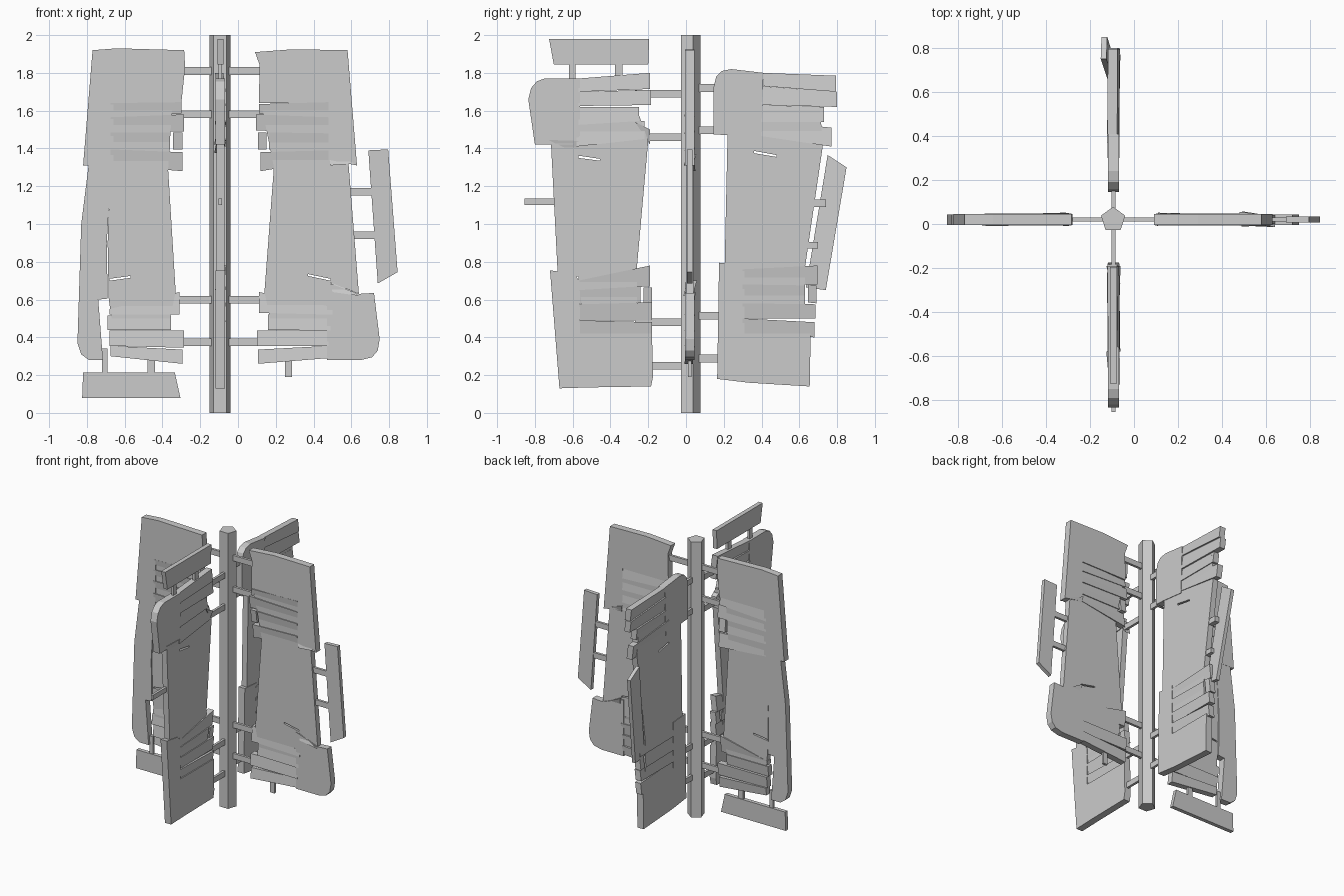
import bpy, bmesh

CX, CY = -0.095, 0.02   # post centre


def plate(name, axis, pts, half, tilt=0.0, off=0.0):
    """Extruded outline standing along x or y; tilt leans it with height."""
    zc = sum(p[1] for p in pts) / len(pts)
    bm = bmesh.new()
    rings = []
    for s in (-half, half):
        ring = []
        for u, z in pts:
            d = s + off + tilt * (z - zc)
            ring.append(bm.verts.new((u, CY + d, z) if axis == 'x' else (CX + 0.002 + d, u, z)))
        bm.faces.new(ring)
        rings.append(ring)
    n = len(pts)
    for i in range(n):
        j = (i + 1) % n
        bm.faces.new((rings[0][i], rings[0][j], rings[1][j], rings[1][i]))
    bmesh.ops.recalc_face_normals(bm, faces=bm.faces)
    me = bpy.data.meshes.new(name)
    bm.to_mesh(me)
    bm.free()
    ob = bpy.data.objects.new(name, me)
    bpy.context.collection.objects.link(ob)
    return ob


def bar(name, axis, u0, u1, z0, z1, half=0.009):
    return plate(name, axis, [(u0, z0), (u1, z0), (u1, z1), (u0, z1)], half)


def slats(name, axis, rows, tilt):
    """Each row: two ends, then top/bottom height at each end."""
    for i, (a, b, at, ab, bt, bb) in enumerate(rows):
        plate(f"{name}_{i + 1}", axis, [(a, ab), (b, bb), (b, bt), (a, at)], 0.022, tilt)


def cut_slot(body, axis, pts):
    cutter = plate("slot_cutter", axis, pts, 0.1)
    cutter.hide_render = True
    mod = body.modifiers.new("slot", 'BOOLEAN')
    mod.object = cutter
    mod.solver = 'EXACT'
    bpy.context.view_layer.objects.active = body
    bpy.ops.object.modifier_apply(modifier=mod.name)
    bpy.data.objects.remove(cutter)


# central five-sided post
bpy.ops.mesh.primitive_cylinder_add(vertices=5, radius=0.058, depth=2, location=(CX, CY, 1))
bpy.context.object.name = "post"

# spokes joining the post to the panels
for z in (1.81, 1.582, 0.598, 0.373):
    bar("left_spoke", 'x', -0.36, CX, z - 0.02, z + 0.02)
    bar("right_spoke", 'x', CX, 0.2, z - 0.02, z + 0.02)
for z in (1.69, 1.46, 0.48, 0.25):
    bar("front_spoke", 'y', -0.27, CY, z - 0.02, z + 0.02)
for z in (1.72, 1.497, 0.515, 0.288):
    bar("back_spoke", 'y', CY, 0.25, z - 0.02, z + 0.02)

# left panel
plate("left_upper_plate", 'x', [(-.77, 1.92), (-.64, 1.93), (-.285, 1.92), (-.28, 1.83), (-.30, 1.64),
      (-.66, 1.64), (-.66, 1.31), (-.82, 1.31)], 0.025)
body = plate("left_body", 'x', [(-.67, 1.60), (-.35, 1.60), (-.37, 1.29), (-.33, .64), (-.36, .50),
             (-.67, .50), (-.685, .61), (-.69, .9), (-.68, 1.2)], 0.021)
cut_slot(body, 'x', [(-.68, .70), (-.57, .715), (-.57, .725), (-.68, .71)])
plate("left_edge_strip", 'x', [(-.79, 1.32), (-.67, 1.32), (-.68, 1.15), (-.695, .9), (-.69, .605),
      (-.74, .60), (-.715, .28), (-.79, .28), (-.83, .31), (-.85, .37), (-.83, 1.0)], 0.024)
slats("left_upper_slat", 'x', [
    (-.675, -.30, 1.64, 1.565, 1.645, 1.585), (-.675, -.285, 1.565, 1.49, 1.58, 1.49),
    (-.675, -.36, 1.485, 1.40, 1.485, 1.395), (-.345, -.295, 1.485, 1.395, 1.485, 1.395),
    (-.675, -.295, 1.395, 1.31, 1.38, 1.28)], -0.12)
slats("left_lower_slat", 'x', [
    (-.68, -.31, .55, .52, .64, .52), (-.69, -.355, .515, .44, .515, .44),
    (-.68, -.285, .435, .355, .435, .345), (-.675, -.295, .355, .30, .335, .26)], 0.12)
plate("left_paddle", 'x', [(-.82, .215), (-.335, .215), (-.305, .08), (-.825, .08)], 0.014)
bar("left_paddle_peg", 'x', -.72, -.69, .20, .34)
bar("left_paddle_peg", 'x', -.48, -.44, .20, .34)

# right panel
plate("right_upper_plate", 'x', [(.09, 1.91), (.29, 1.925), (.58, 1.92), (.63, 1.31), (.48, 1.34),
      (.48, 1.64), (.11, 1.64), (.115, 1.84)], 0.025)
body = plate("right_body", 'x', [(.13, 1.60), (.49, 1.60), (.50, 1.33), (.585, 1.32), (.64, .63),
             (.49, .69), (.48, .5), (.17, .5), (.14, .64), (.19, 1.30)], 0.021)
cut_slot(body, 'x', [(.37, .725), (.49, .70), (.49, .71), (.37, .735)])
plate("right_lower_plate", 'x', [(.47, .69), (.50, .68), (.64, .63), (.72, .635), (.75, .39), (.74, .33),
      (.71, .295), (.65, .28), (.47, .28)], 0.024)
slats("right_upper_slat", 'x', [
    (.11, .48, 1.635, 1.585, 1.645, 1.57), (.095, .48, 1.58, 1.495, 1.565, 1.485),
    (.165, .48, 1.485, 1.395, 1.48, 1.395), (.105, .15, 1.485, 1.395, 1.485, 1.395),
    (.12, .48, 1.38, 1.28, 1.39, 1.34)], -0.12)
slats("right_lower_slat", 'x', [
    (.11, .50, .64, .53, .56, .52), (.16, .49, .52, .44, .515, .435),
    (.10, .48, .435, .355, .435, .355), (.105, .48, .335, .26, .355, .29)], 0.12)
plate("right_shard", 'x', [(.48, 1.37), (.62, 1.32), (.49, 1.31)], 0.024, 0.3)
plate("right_shard", 'x', [(.49, .70), (.64, .62), (.50, .64)], 0.024, 0.3)
plate("right_paddle", 'x', [(.69, 1.39), (.795, 1.395), (.845, .745), (.74, .685)], 0.014)
bar("right_paddle_peg", 'x', .57, .72, 1.15, 1.19)
bar("right_paddle_peg", 'x', .59, .74, .92, .96)
bar("right_stub", 'x', .25, .285, .19, .32)

# front panel
plate("front_upper_plate", 'y', [(-.75, 1.77), (-.79, 1.755), (-.82, 1.72), (-.835, 1.66), (-.80, 1.42),
      (-.60, 1.42), (-.56, 1.47), (-.56, 1.77)], 0.025)
body = plate("front_body", 'y', [(-.715, 1.43), (-.57, 1.45), (-.57, 1.58), (-.25, 1.58), (-.20, 1.44),
             (-.26, .77), (-.26, .55), (-.55, .55), (-.57, .72), (-.68, .75)], 0.021)
cut_slot(body, 'y', [(-.57, 1.35), (-.455, 1.335), (-.455, 1.345), (-.57, 1.362)])
plate("front_lower_plate", 'y', [(-.72, .755), (-.59, .735), (-.56, .69), (-.56, .42), (-.18, .42),
      (-.175, .19), (-.185, .14), (-.51, .135), (-.67, .13)], 0.025)
slats("front_upper_slat", 'y', [
    (-.57, -.19, 1.77, 1.70, 1.80, 1.715), (-.57, -.185, 1.70, 1.625, 1.71, 1.63),
    (-.57, -.25, 1.62, 1.525, 1.62, 1.545), (-.58, -.22, 1.525, 1.41, 1.545, 1.45)], -0.12)
slats("front_lower_slat", 'y', [
    (-.57, -.19, .70, .65, .78, .67), (-.565, -.24, .65, .58, .67, .585),
    (-.225, -.18, .665, .585, .665, .585), (-.565, -.18, .575, .49, .585, .49),
    (-.565, -.18, .49, .42, .48, .42)], 0.12)
plate("front_shard", 'y', [(-.73, 1.445), (-.57, 1.44), (-.58, 1.375)], 0.024, 0.2)
plate("front_shard", 'y', [(-.27, 1.54), (-.19, 1.50), (-.19, 1.42)], 0.02, 0.2)
plate("front_paddle", 'y', [(-.725, 1.98), (-.195, 1.98), (-.20, 1.845), (-.70, 1.845)], 0.016)
bar("front_paddle_peg", 'y', -.62, -.585, 1.75, 1.86)
bar("front_paddle_peg", 'y', -.375, -.335, 1.75, 1.86)
bar("front_stub", 'y', -.855, -.65, 1.10, 1.135)

# back panel
plate("back_upper_plate", 'y', [(.145, 1.475), (.145, 1.72), (.16, 1.78), (.19, 1.81), (.24, 1.82),
      (.41, 1.80), (.40, 1.45), (.22, 1.47)], 0.025)
body = plate("back_body", 'y', [(.22, 1.47), (.38, 1.5), (.38, 1.6), (.71, 1.6), (.725, 1.42), (.63, .77),
             (.63, .55), (.31, .55), (.30, .78), (.205, .79)], 0.021)
cut_slot(body, 'y', [(.36, 1.375), (.48, 1.355), (.48, 1.365), (.36, 1.387)])
plate("back_lower_plate", 'y', [(.175, .795), (.31, .785), (.31, .42), (.66, .42), (.655, .14),
      (.33, .16), (.165, .18)], 0.025)
slats("back_upper_slat", 'y', [
    (.41, .795, 1.80, 1.73, 1.785, 1.70), (.40, .80, 1.73, 1.63, 1.70, 1.62),
    (.40, .73, 1.63, 1.54, 1.62, 1.54), (.37, .77, 1.55, 1.47, 1.51, 1.41)], -0.12)
slats("back_lower_slat", 'y', [
    (.30, .695, .76, .685, .78, .68), (.30, .63, .68, .585, .675, .58),
    (.645, .69, .68, .585, .675, .58), (.30, .685, .58, .50, .575, .50),
    (.30, .68, .50, .42, .48, .40)], 0.12)
plate("back_paddle", 'y', [(.75, 1.365), (.85, 1.30), (.74, .65), (.635, .665)], 0.013, -0.055, -0.025)
bar("back_paddle_peg", 'y', .62, .74, 1.09, 1.13, 0.018)
bar("back_paddle_peg", 'y', .60, .70, .87, .905, 0.018)
